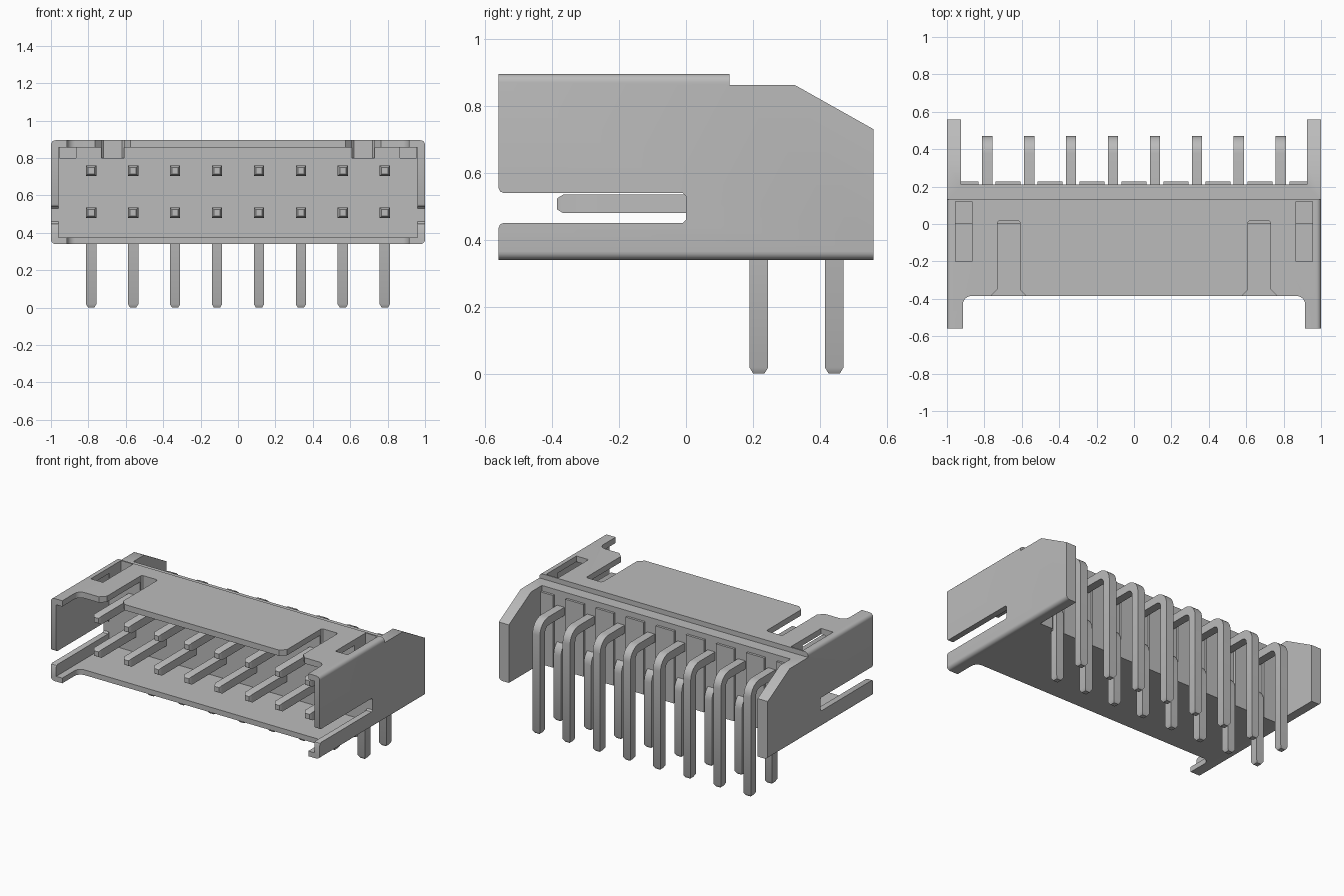
import bpy, bmesh, math
from mathutils import Vector

if "Cube" in bpy.data.objects:
    bpy.data.objects.remove(bpy.data.objects["Cube"], do_unlink=True)

grey = bpy.data.materials.new("neutral grey")
grey.use_nodes = True
grey.diffuse_color = (0.5, 0.5, 0.5, 1)
grey.node_tree.nodes["Principled BSDF"].inputs["Base Color"].default_value = (0.5, 0.5, 0.5, 1)


def finish(name, bm):
    bmesh.ops.recalc_face_normals(bm, faces=bm.faces)
    mesh = bpy.data.meshes.new(name)
    bm.to_mesh(mesh)
    bm.free()
    mesh.materials.append(grey)
    ob = bpy.data.objects.new(name, mesh)
    bpy.context.collection.objects.link(ob)
    return ob


def prism(points, low, high, axis):
    """Extrude a profile along x (points are y, z) or z (points are x, y)."""
    bm = bmesh.new()
    place = (lambda p, t: (t, *p)) if axis == "x" else (lambda p, t: (*p, t))
    face = bm.faces.new([bm.verts.new(place(p, low)) for p in points])
    side = bmesh.ops.extrude_face_region(bm, geom=[face])["geom"]
    shift = Vector(place((0, 0), high - low))
    bmesh.ops.translate(bm, vec=shift, verts=[v for v in side if isinstance(v, bmesh.types.BMVert)])
    return bm


def box(x0, x1, y0, y1, z0, z1):
    return prism([(x0, y0), (x1, y0), (x1, y1), (x0, y1)], z0, z1, "z")


def smooth(ob):
    bpy.ops.object.select_all(action="DESELECT")
    ob.select_set(True)
    bpy.context.view_layer.objects.active = ob
    bpy.ops.object.shade_smooth_by_angle(angle=math.radians(32))


# Housing block with rounded long edges
FLOOR, TOP, STEP = 0.34, 0.895, 0.862
bm = prism([(-0.56, FLOOR), (0.56, FLOOR), (0.56, 0.73), (0.325, STEP),
            (0.13, STEP), (0.13, TOP), (-0.56, TOP)], -1, 1, "x")
long_edges = [e for e in bm.edges
              if abs(e.verts[0].co.x - e.verts[1].co.x) < 0.01
              and any(all(abs(v.co.z - h) < 0.001 for v in e.verts) for h in (FLOOR, TOP))]
bmesh.ops.bevel(bm, geom=long_edges, offset=0.025, segments=5, profile=0.5, affect="EDGES")
housing = finish("housing", bm)

# Front notch outline with filleted inner corners
half = [(0.915, -1)]
for i in range(7):
    a = math.pi / 2 * i / 6
    half.append((0.87 + 0.045 * math.cos(a), -0.43 + 0.045 * math.sin(a)))
notch = half + [(-x, y) for x, y in reversed(half)]

cutters = [
    box(-0.96, 0.96, -1, 0, 0.375, 0.856),            # cavity
    prism(notch, 0, 2, "z"),                          # front notch
    box(-0.925, 0.925, 0.21, 1, 0, 2),                # rear recess
    # side slots with eased mouth
    prism([(-0.7, 0.435), (-0.56, 0.435), (-0.555, 0.446), (-0.545, 0.45), (-0.01, 0.45),
           (0, 0.46), (0, 0.53), (-0.01, 0.54), (-0.545, 0.54), (-0.555, 0.544),
           (-0.56, 0.555), (-0.7, 0.555)], -2, 2, "x"),
]
for s in (-1, 1):
    # flared slots beside the top tongue, and corner windows
    slot = [(0.57, -0.39), (0.61, -0.35), (0.61, 0.01), (0.62, 0.02), (0.72, 0.02),
            (0.73, 0.01), (0.73, -0.35), (0.77, -0.39), (0.77, -0.5), (0.57, -0.5)]
    cutters.append(prism([(s * x, y) for x, y in slot], 0.8, 2, "z"))
    x0, x1 = sorted((s * 0.865, s * 0.955))
    cutters.append(box(x0, x1, -0.2, 0.12, 0.8, 2))

cutter_objects = []
for bm in cutters:
    cutter = finish("cutter", bm)
    cutter.hide_render = True
    mod = housing.modifiers.new("cut", "BOOLEAN")
    mod.operation, mod.solver, mod.object = "DIFFERENCE", "EXACT", cutter
    cutter_objects.append(cutter)
result = bpy.data.meshes.new_from_object(
    housing.evaluated_get(bpy.context.evaluated_depsgraph_get()))
housing.modifiers.clear()
housing.data = result
for cutter in cutter_objects:
    bpy.data.objects.remove(cutter, do_unlink=True)
smooth(housing)

# Ribs on the back wall between the pins
PITCH, COUNT = 0.2243, 8
pin_x = [(i - (COUNT - 1) / 2) * PITCH for i in range(COUNT)]
edges = [-0.93] + [x + d for x in pin_x for d in (-0.045, 0.045)] + [0.93]
for x0, x1 in zip(edges[::2], edges[1::2]):
    finish("back_rib", box(x0, x1, 0.2, 0.226, FLOOR, 0.825))


def pin(name, x, height, leg_y):
    """Square pin swept along a bent path, with tapered tips."""
    r, w = 0.065, 0.0275
    tip = 0.018
    path = [(-0.385, height, 0, 0.6), (-0.385 + tip, height, 0, 1)]
    for i in range(9):
        a = math.pi / 2 * i / 8
        path.append((leg_y - r + r * math.sin(a), height - r + r * math.cos(a), a, 1))
    path += [(leg_y, tip, math.pi / 2, 1), (leg_y, 0, math.pi / 2, 0.6)]
    bm = bmesh.new()
    rings = []
    for y, z, a, scale in path:
        k = w * scale
        rings.append([bm.verts.new((x + u * k, y + v * k * math.sin(a), z + v * k * math.cos(a)))
                      for u, v in ((-1, -1), (1, -1), (1, 1), (-1, 1))])
    for a, b in zip(rings, rings[1:]):
        for i in range(4):
            j = (i + 1) % 4
            bm.faces.new((a[i], a[j], b[j], b[i]))
    bm.faces.new(rings[0])
    bm.faces.new(rings[-1])
    smooth(finish(name, bm))


# Two rows of bent pins
for x in pin_x:
    pin("upper_pin", x, 0.732, 0.4425)
    pin("lower_pin", x, 0.507, 0.2175)
